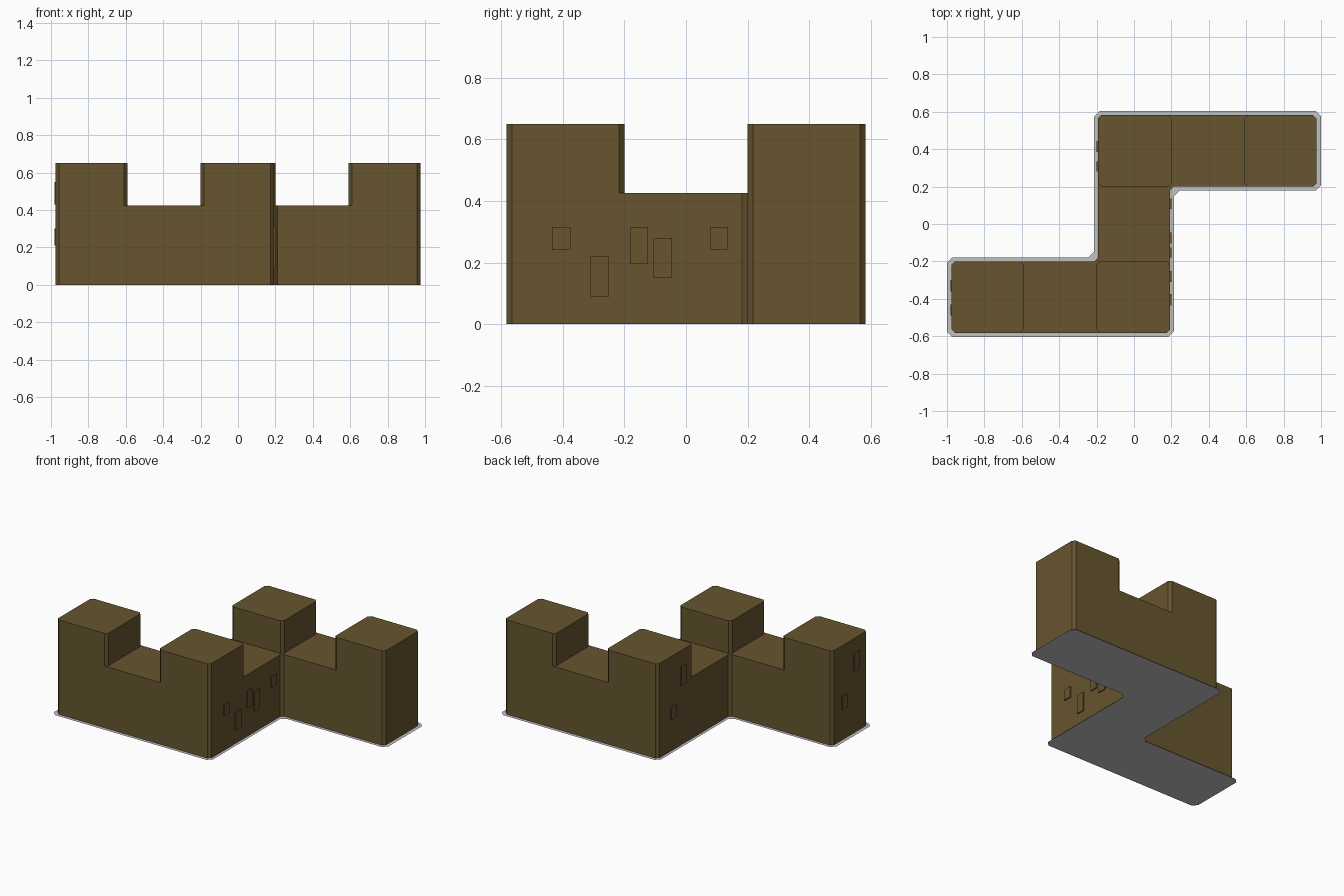
import bpy, bmesh

cube = bpy.data.objects.get("Cube")
if cube:
    bpy.data.objects.remove(cube, do_unlink=True)


def material(name, color):
    m = bpy.data.materials.new(name)
    m.use_nodes = True
    m.diffuse_color = (*color, 1)
    m.node_tree.nodes["Principled BSDF"].inputs["Base Color"].default_value = (*color, 1)
    return m


earth = material("brown earth", (0.135, 0.09, 0.029))
stone = material("light grey", (0.54, 0.54, 0.54))


def slab(name, outline, z0, z1, chamfer, mat):
    """Flat outline with cut corners, raised to z1 and left open below."""
    bm = bmesh.new()
    face = bm.faces.new([bm.verts.new((x, y, z0)) for x, y in outline])
    if chamfer:
        bmesh.ops.bevel(bm, geom=bm.verts[:], offset=chamfer, segments=1,
                        affect='VERTICES', clamp_overlap=True)
    if z1 > z0:
        floor = bm.faces[:]
        top = bmesh.ops.extrude_face_region(bm, geom=floor, use_keep_orig=True)["geom"]
        for v in top:
            if isinstance(v, bmesh.types.BMVert):
                v.co.z = z1
        bmesh.ops.recalc_face_normals(bm, faces=bm.faces[:])
        # drop the hidden underside
        low = [f for f in bm.faces if all(abs(v.co.z - z0) < 1e-5 for v in f.verts)]
        bmesh.ops.delete(bm, geom=low, context='FACES_ONLY')
    mesh = bpy.data.meshes.new(name)
    bm.to_mesh(mesh)
    bm.free()
    mesh.materials.append(mat)
    obj = bpy.data.objects.new(name, mesh)
    bpy.context.collection.objects.link(obj)
    return obj


def zigzag(end, side, depth, inner):
    """Half of the Z outline, completed by a half turn."""
    half = [(-end, -depth), (side, -depth), (side, inner), (end, inner)]
    return half + [(-x, -y) for x, y in half]


END, SIDE, DEPTH, INNER = 0.975, 0.193, 0.582, 0.2
WALL, TOP = 0.425, 0.65

# Ground sheet and the zigzag wall standing on it
slab("ground_sheet", zigzag(1.0, 0.213, 0.605, 0.178), 0, 0, 0.03, stone)
slab("wall", zigzag(END, SIDE, DEPTH, INNER), 0, WALL, 0.018, earth)

# Four raised towers at the ends and corners
for name, x0, x1, back in (("right_end_tower", -END, -0.592, False),
                           ("front_corner_tower", -0.2, SIDE, False),
                           ("back_corner_tower", -SIDE, 0.2, True),
                           ("left_end_tower", 0.592, END, True)):
    y0, y1 = (INNER, DEPTH) if back else (-DEPTH, -INNER)
    slab(name, [(x0, y0), (x1, y0), (x1, y1), (x0, y1)], WALL, TOP, 0.018, earth)


def brick(name, x, y0, y1, z0, z1):
    """Thin raised brick on a side face."""
    bpy.ops.mesh.primitive_cube_add(size=1, location=(x, (y0 + y1) / 2, (z0 + z1) / 2))
    obj = bpy.context.object
    obj.name = name
    obj.scale = (0.014, y1 - y0, z1 - z0)
    obj.data.materials.append(earth)


# Raised bricks on the left face, the right face and the right end
for i, b in enumerate(((-0.435, -0.375, 0.24, 0.315), (-0.31, -0.25, 0.09, 0.22),
                       (-0.18, -0.125, 0.195, 0.315), (-0.105, -0.045, 0.15, 0.28),
                       (0.08, 0.135, 0.24, 0.315))):
    brick(f"left_brick_{i + 1}", SIDE, *b)
for i, b in enumerate(((0.28, 0.335, 0.41, 0.54), (0.385, 0.445, 0.215, 0.3))):
    brick(f"right_brick_{i + 1}", -SIDE, *b)
for i, b in enumerate(((-0.49, -0.43, 0.43, 0.55), (-0.36, -0.3, 0.21, 0.3))):
    brick(f"end_brick_{i + 1}", -END, *b)
